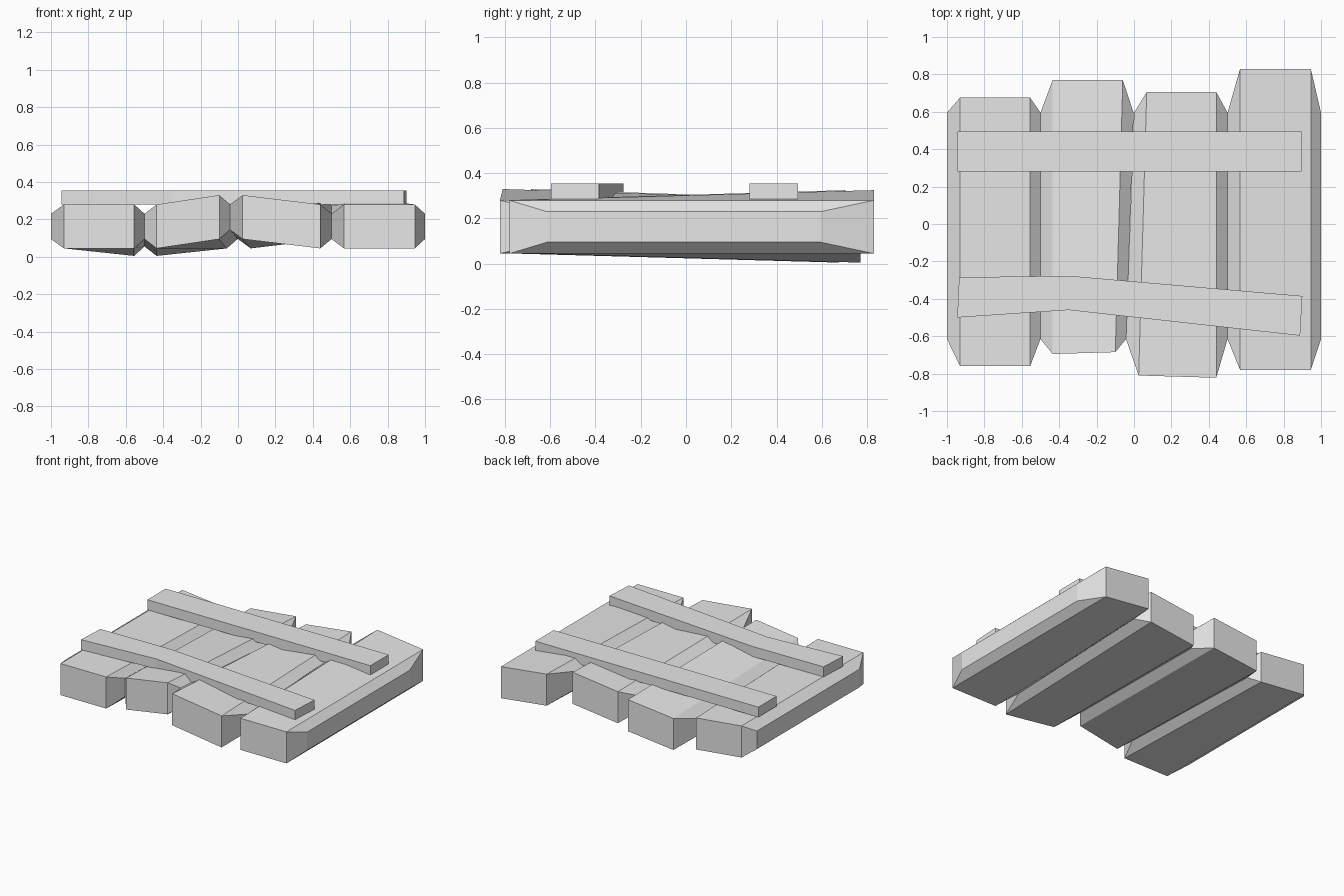
import bpy
import bmesh

if "Cube" in bpy.data.objects:
    bpy.data.objects.remove(bpy.data.objects["Cube"], do_unlink=True)

grey = bpy.data.materials.new("plain_grey")
grey.use_nodes = True
colour = (0.8, 0.8, 0.8, 1)
grey.diffuse_color = colour
grey.node_tree.nodes["Principled BSDF"].inputs["Base Color"].default_value = colour


def loft(name, rings):
    """Join four-point rings into a closed, flat-shaded solid."""
    bm = bmesh.new()
    loops = [[bm.verts.new(p) for p in ring] for ring in rings]
    for a, b in zip(loops, loops[1:]):
        for i in range(4):
            j = (i + 1) % 4
            bm.faces.new((a[i], a[j], b[j], b[i]))
    bm.faces.new(loops[0])
    bm.faces.new(loops[-1])
    bmesh.ops.recalc_face_normals(bm, faces=bm.faces)
    mesh = bpy.data.meshes.new(name)
    bm.to_mesh(mesh)
    bm.free()
    mesh.materials.append(grey)
    obj = bpy.data.objects.new(name, mesh)
    bpy.context.collection.objects.link(obj)


THICK = 0.235      # plank thickness
CHAMFER = 0.05     # height lost on each edge of the narrowed sides
CAP_FRONT, CAP_BACK = -0.615, 0.595


def side_rings(front, back, reach):
    """Rings for one long side: the full edge and its narrowed outer cap."""
    (xf, yf, zf), (xb, yb, zb) = front, back
    edge = [(xf, yf, zf), (xb, yb, zb), (xb, yb, zb + THICK), (xf, yf, zf + THICK)]
    low, high = CHAMFER, THICK - CHAMFER
    cap = [(xf + reach, CAP_FRONT, zf + low), (xb + reach, CAP_BACK, zb + low),
           (xb + reach, CAP_BACK, zb + high), (xf + reach, CAP_FRONT, zf + high)]
    return edge, cap


def plank(name, left_side, right_side):
    edge_a, cap_a = side_rings(*left_side)
    edge_b, cap_b = side_rings(*right_side)
    loft(name, [cap_a, edge_a, edge_b, cap_b])


# Planks: each side gives its front and back bottom corner and cap reach
plank("plank_outer_right",
      ((-0.93, -0.76, 0.045), (-0.93, 0.675, 0.045), -0.07),
      ((-0.555, -0.76, 0.045), (-0.555, 0.675, 0.005), 0.055))
plank("plank_inner_right",
      ((-0.435, -0.695, 0.045), (-0.435, 0.77, 0.005), -0.065),
      ((-0.1, -0.685, 0.095), (-0.06, 0.77, 0.045), 0.058))
plank("plank_inner_left",
      ((0.025, -0.81, 0.095), (0.068, 0.705, 0.045), -0.068),
      ((0.44, -0.822, 0.045), (0.44, 0.705, 0.09), 0.06))
plank("plank_outer_left",
      ((0.567, -0.78, 0.045), (0.567, 0.83, 0.09), -0.067),
      ((0.945, -0.78, 0.045), (0.945, 0.83, 0.045), 0.055))


def batten(name, stations):
    """Flat bar through pairs of front and back plan points."""
    z0, z1 = 0.28, 0.355
    loft(name, [[(*f, z0), (*b, z0), (*b, z1), (*f, z1)] for f, b in stations])


# Cross battens: a straight one behind and a bent one in front
batten("back_batten", [((-0.943, 0.28), (-0.943, 0.495)),
                       ((0.895, 0.28), (0.895, 0.495))])
batten("front_batten", [((-0.945, -0.5), (-0.935, -0.285)),
                        ((-0.35, -0.46), (-0.35, -0.277)),
                        ((0.888, -0.597), (0.9, -0.385))])
